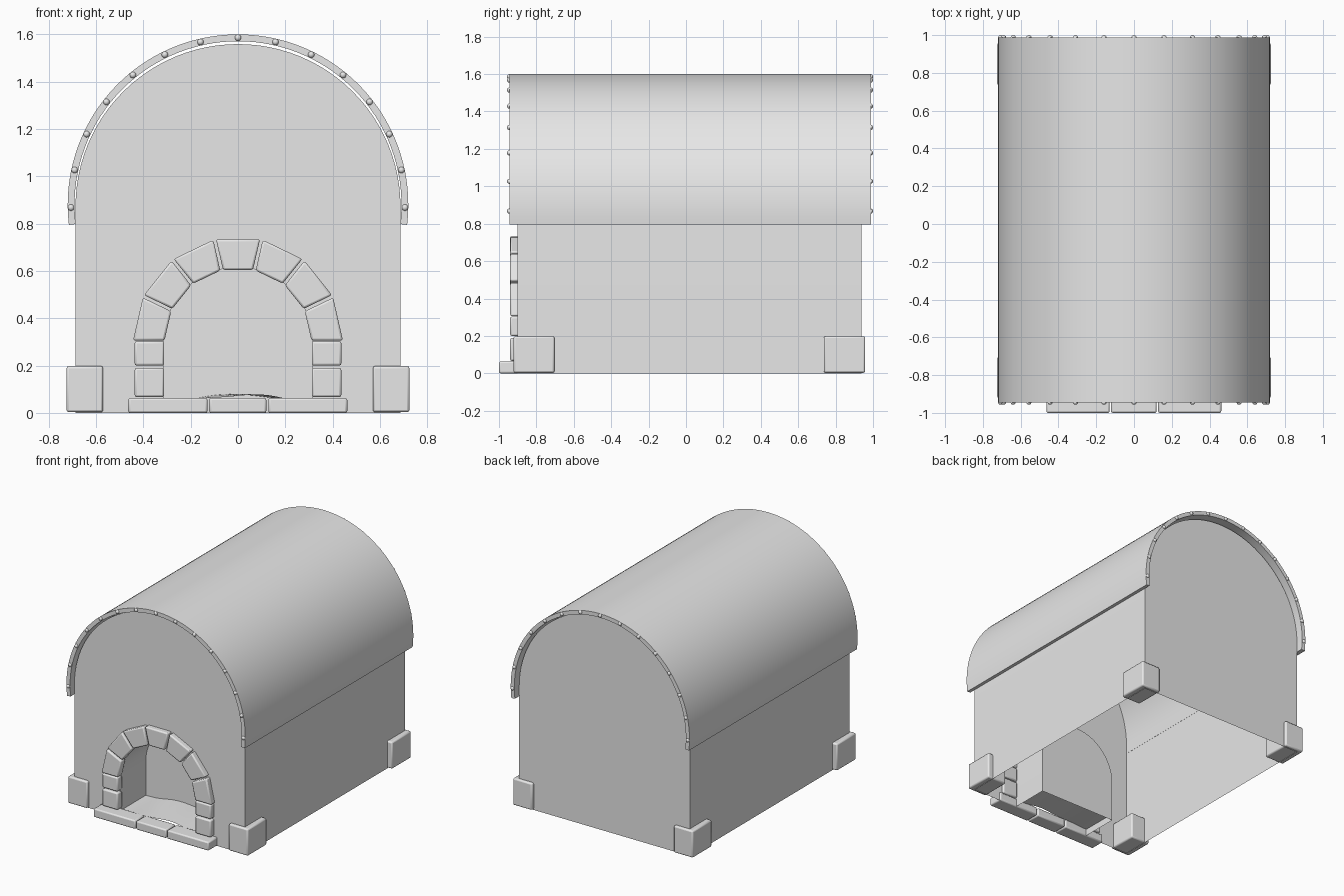
import bpy, bmesh, math

cube = bpy.data.objects.get("Cube")
if cube:
    bpy.data.objects.remove(cube, do_unlink=True)

stone = bpy.data.materials.new("plain_grey")
stone.use_nodes = True
stone.diffuse_color = (0.8, 0.8, 0.8, 1)
stone.node_tree.nodes["Principled BSDF"].inputs["Base Color"].default_value = (0.8, 0.8, 0.8, 1)


def finish(name, bm, bevel=0, angle=35, recalc=True):
    """Turn a bmesh into a named, shaded object."""
    if recalc:
        bmesh.ops.recalc_face_normals(bm, faces=bm.faces)
    me = bpy.data.meshes.new(name)
    bm.to_mesh(me)
    bm.free()
    me.materials.append(stone)
    ob = bpy.data.objects.new(name, me)
    bpy.context.collection.objects.link(ob)
    if bevel:
        mod = ob.modifiers.new("rounded_edges", "BEVEL")
        mod.width, mod.segments = bevel, 2
    bpy.ops.object.select_all(action="DESELECT")
    ob.select_set(True)
    bpy.context.view_layer.objects.active = ob
    bpy.ops.object.shade_smooth_by_angle(angle=math.radians(angle))
    return ob


def arc(radius, cz, start, end, steps):
    """Points of an arc in the xz plane, angles in degrees from +x."""
    angles = [math.radians(start + (end - start) * i / steps) for i in range(steps + 1)]
    return [(radius * math.cos(a), cz + radius * math.sin(a)) for a in angles]


def ring(bm, points, y):
    return [bm.verts.new((x, y, z)) for x, z in points]


def bridge(bm, a, b, closed=False):
    n = len(a)
    for i in range(n if closed else n - 1):
        j = (i + 1) % n
        bm.faces.new((a[i], a[j], b[j], b[i]))


def prism(name, points, y0, y1, bevel=0):
    """Closed profile extruded along y."""
    bm = bmesh.new()
    a, b = ring(bm, points, y0), ring(bm, points, y1)
    bridge(bm, a, b, True)
    bm.faces.new(a)
    bm.faces.new(b)
    return finish(name, bm, bevel)


def block(name, x0, x1, y0, y1, z0, z1, bevel):
    return prism(name, [(x0, z0), (x1, z0), (x1, z1), (x0, z1)], y0, y1, bevel)


# Hollow vaulted body, open below, with an arched niche in its front
FRONT, BACK, NICHE = -0.9, 0.937, -0.61
outer = [(0.687, 0)] + arc(0.687, 0.872, 0, 180, 48) + [(-0.687, 0)]
inner = [(0.315, 0)] + arc(0.315, 0.3, 0, 180, 28) + [(-0.315, 0)]
bm = bmesh.new()
of, ob_ = ring(bm, outer, FRONT), ring(bm, outer, BACK)
nf, nb = ring(bm, inner, FRONT), ring(bm, inner, NICHE)
bridge(bm, of, ob_)
bridge(bm, nf, nb)
bm.faces.new(of + nf[::-1])
bm.faces.new(ob_)
bm.faces.new(nb)
# Start from the back wall so every face points out of the vault
finish("vaulted_body", bm)

# Curved roof sheet
ROOF_Z, ROOF_F, ROOF_B = 0.88, -0.945, 0.988
sheet = arc(0.72, ROOF_Z, -6.8, 186.8, 64) + arc(0.691, ROOF_Z, 186.8, -6.8, 64)
prism("roof_sheet", sheet, ROOF_F, ROOF_B)

# Rivets along both rims of the roof
for end, y in (("front", ROOF_F), ("back", ROOF_B)):
    for i, (x, z) in enumerate(arc(0.706, ROOF_Z, -1, 181, 14)):
        bm = bmesh.new()
        bmesh.ops.create_uvsphere(bm, u_segments=12, v_segments=8, radius=0.0135)
        bmesh.ops.scale(bm, vec=(1, 0.88, 1), verts=bm.verts)
        bmesh.ops.translate(bm, vec=(x, y, z), verts=bm.verts)
        finish(f"{end}_rivet_{i + 1}", bm, angle=60)

# Corner stones
for side, s in (("left", 1), ("right", -1)):
    x0, x1 = sorted((s * 0.57, s * 0.725))
    block(f"front_{side}_corner_stone", x0, x1, -0.922, -0.703, 0.003, 0.198, 0.01)
    block(f"back_{side}_corner_stone", x0, x1, 0.737, 0.958, 0.003, 0.198, 0.01)
    # Upright stones beside the opening
    x0, x1 = sorted((s * 0.312, s * 0.437))
    for i, z in enumerate((0.067, 0.2)):
        block(f"{side}_jamb_stone_{i + 1}", x0, x1, -0.94, -0.885, z, z + 0.123 - 0.02 * i, 0.009)

# Wedge stones of the arch
WEDGES, GAP = 7, 0.006
step = math.pi / WEDGES
for i in range(WEDGES):
    mid = step * (i + 0.5)
    corners = []
    for r, sign in ((0.312, -1), (0.445, -1), (0.445, 1), (0.312, 1)):
        u = r * math.cos(step / 2)
        v = sign * (r * math.sin(step / 2) - GAP)
        corners.append((u * math.cos(mid) - v * math.sin(mid),
                        0.3 + u * math.sin(mid) + v * math.cos(mid)))
    prism(f"arch_stone_{i + 1}", corners, -0.94, -0.885, 0.009)

# Hearth slabs
for name, x0, x1 in (("right", -0.464, -0.129), ("middle", -0.122, 0.12), ("left", 0.128, 0.462)):
    block(f"{name}_hearth_slab", x0, x1, -1, -0.89, 0, 0.063, 0.009)

# Uneven ash bed on the floor of the niche
bm = bmesh.new()
bmesh.ops.create_grid(bm, x_segments=24, y_segments=12, size=0.5)
for v in bm.verts:
    x, t = v.co.x * 0.63, v.co.y + 0.5
    mound = math.exp(-(x / 0.21) ** 4)
    v.co = (x, FRONT + t * (NICHE - FRONT),
            0.05 + mound * (0.022 + 0.007 * math.sin(14 * x + 2 * t)))
bmesh.ops.reverse_faces(bm, faces=[f for f in bm.faces if f.normal.z < 0])
bm.normal_update()
bmesh.ops.reverse_faces(bm, faces=[f for f in bm.faces if f.normal.z < 0])
finish("ash_bed", bm, angle=60, recalc=False)
